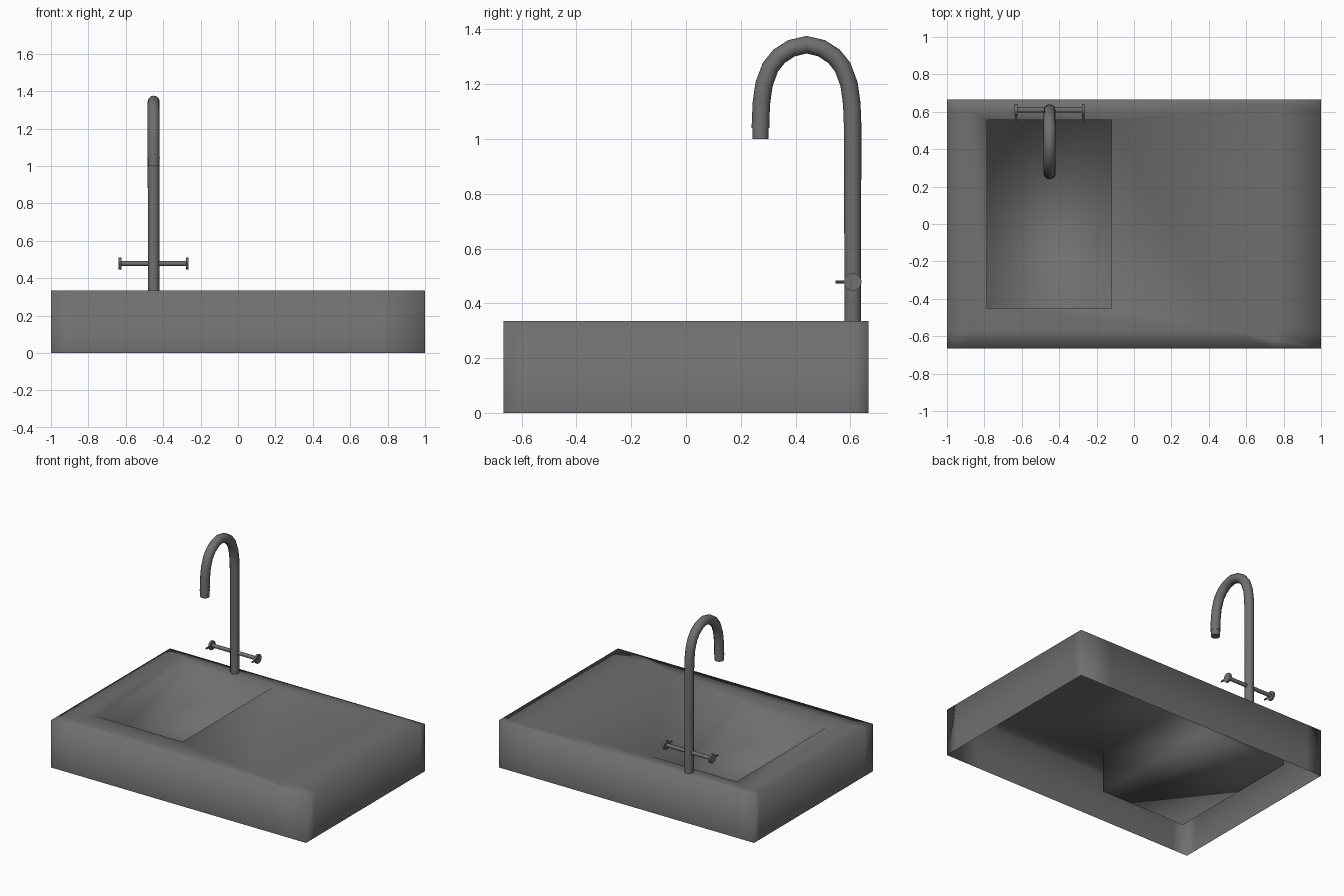
import bpy, bmesh, math
from mathutils import Vector

if "Cube" in bpy.data.objects:
    bpy.data.objects.remove(bpy.data.objects["Cube"])

FX, FY = -0.451, 0.609      # faucet axis
HZ = 0.478                  # handle height

# Dark grey finish shared by every part
DARK = bpy.data.materials.new("dark_grey")
DARK.diffuse_color = (0.16, 0.16, 0.16, 1)
DARK.use_nodes = True
DARK.node_tree.nodes["Principled BSDF"].inputs["Base Color"].default_value = DARK.diffuse_color


def finish(ob, angle=None):
    ob.data.materials.clear()
    ob.data.materials.append(DARK)
    bpy.ops.object.select_all(action='DESELECT')
    ob.select_set(True)
    bpy.context.view_layer.objects.active = ob
    if angle is None:
        bpy.ops.object.shade_smooth()
    else:
        bpy.ops.object.shade_smooth_by_angle(angle=math.radians(angle))


def rod(name, a, b, r, sides=12):
    a, b = Vector(a), Vector(b)
    bpy.ops.mesh.primitive_cylinder_add(vertices=sides, radius=r, depth=(b - a).length,
                                        location=(a + b) / 2)
    ob = bpy.context.object
    ob.name = name
    ob.rotation_euler = (b - a).to_track_quat('Z', 'Y').to_euler()
    finish(ob, 40)


def tube(name, pts):
    # pts: (y, z, radius) in the plane x = FX
    cu = bpy.data.curves.new(name, 'CURVE')
    cu.dimensions = '3D'
    cu.bevel_depth = 1.0
    cu.bevel_resolution = 4
    cu.use_fill_caps = True
    sp = cu.splines.new('POLY')
    sp.points.add(len(pts) - 1)
    for p, (y, z, r) in zip(sp.points, pts):
        p.co = (FX, y, z, 1)
        p.radius = r
    ob = bpy.data.objects.new(name, cu)
    bpy.context.collection.objects.link(ob)
    bpy.ops.object.select_all(action='DESELECT')
    ob.select_set(True)
    bpy.context.view_layer.objects.active = ob
    bpy.ops.object.convert(target='MESH')
    ob = bpy.context.object
    ob.name = name
    finish(ob, 40)


# Sink: open-bottomed shell whose top drops into a rectangular basin
bm = bmesh.new()


def rect(x0, x1, y0, y1, z):
    return [bm.verts.new((x, y, z)) for x, y in ((x0, y0), (x1, y0), (x1, y1), (x0, y1))]


OUTER = (-1, 1, -0.666, 0.666)
BASIN = (-0.785, -0.12, -0.45, 0.555)
rings = [rect(*OUTER, 0), rect(*OUTER, 0.335), rect(*BASIN, 0.335), rect(*BASIN, 0.052)]
for lo, hi in zip(rings, rings[1:]):
    for i in range(4):
        j = (i + 1) % 4
        bm.faces.new((lo[i], lo[j], hi[j], hi[i]))
bm.faces.new(rings[-1])
# Support loops keep the soft shading close to the rim
for axis, values in ((0, (-0.88, 0.75)), (1, (-0.57, 0.61))):
    for v in values:
        co, no = Vector((0, 0, 0)), Vector((0, 0, 0))
        co[axis], no[axis] = v, 1
        bmesh.ops.bisect_plane(bm, geom=bm.verts[:] + bm.edges[:] + bm.faces[:],
                               plane_co=co, plane_no=no)
me = bpy.data.meshes.new("sink_basin")
bm.to_mesh(me)
bm.free()
sink = bpy.data.objects.new("sink_basin", me)
bpy.context.collection.objects.link(sink)
finish(sink)

# Gooseneck spout: straight riser, then an arch mirrored about its apex
half = [(0.608, 1.055), (0.605, 1.13), (0.595, 1.2), (0.572, 1.262), (0.54, 1.302), (0.495, 1.331)]
arch = half + [(0.44, 1.344)] + [(0.88 - y, z) for y, z in reversed(half)]
tube("spout", [(FY, 0.33, 0.03)] + [(y, z, 0.032) for y, z in arch] + [(0.272, 1.04, 0.033)])
rod("nozzle", (FX, 0.272, 1.045), (FX, 0.272, 1.0), 0.03, 12)

# Cross bar with a disc and small lever at each end
rod("handle_bar", (FX - 0.18, FY, HZ), (FX + 0.18, FY, HZ), 0.013)
for side, s in (("left", -1), ("right", 1)):
    x = FX + s * 0.18
    rod(side + "_handle_disc", (x - 0.007, FY, HZ), (x + 0.007, FY, HZ), 0.032, 16)
    rod(side + "_handle_lever", (x, FY - 0.02, HZ), (x, 0.545, HZ), 0.006, 8)
